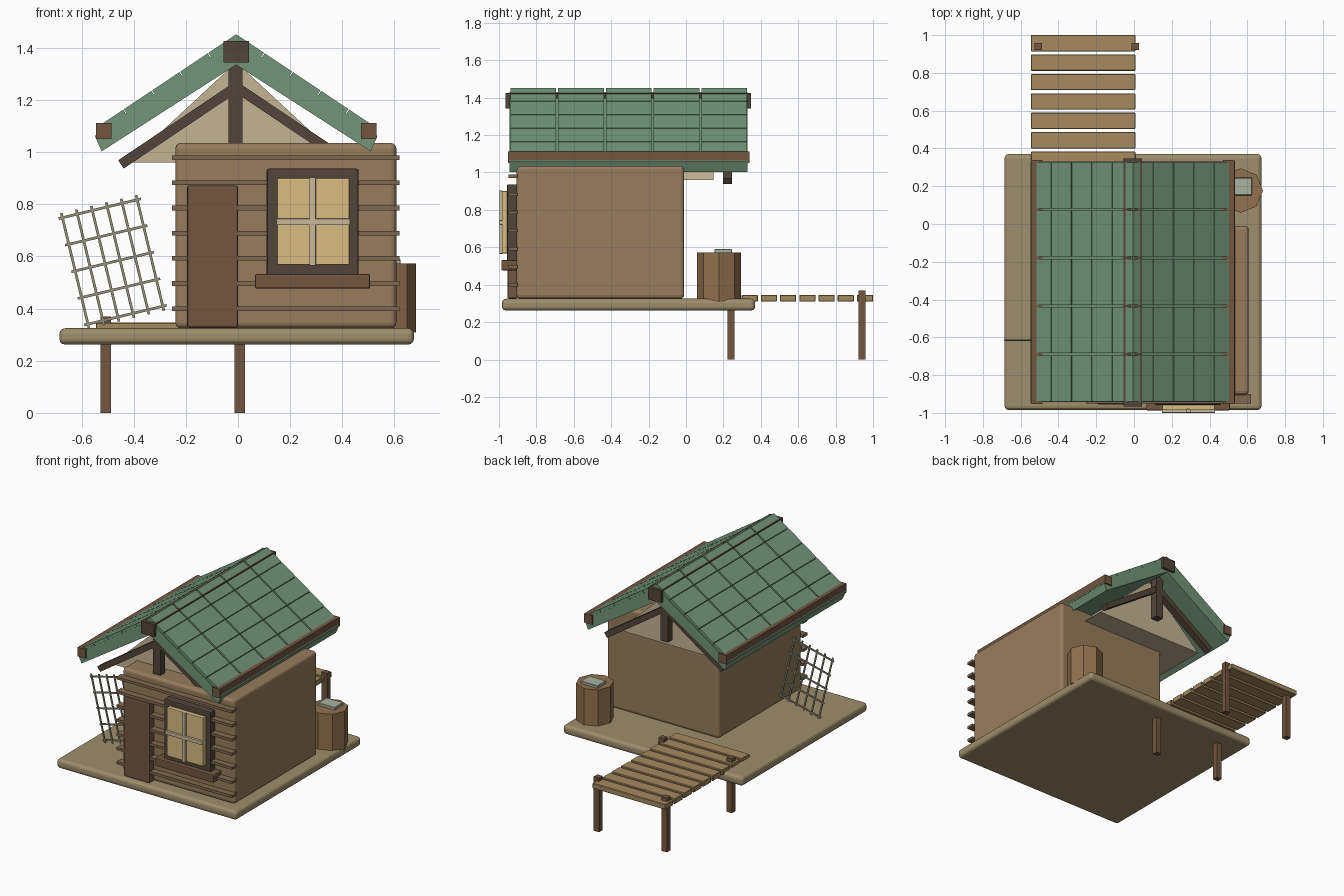
import bpy, bmesh
from math import atan2, cos, sin, hypot, radians
from mathutils import Matrix, Vector

if "Cube" in bpy.data.objects:
    bpy.data.objects.remove(bpy.data.objects["Cube"])


def mat(name, hexcol):
    rgb = [int(hexcol[i:i + 2], 16) / 255 for i in (0, 2, 4)]
    m = bpy.data.materials.new(name)
    m.diffuse_color = [((c + .055) / 1.055) ** 2.4 for c in rgb] + [1]
    m.use_nodes = True
    m.node_tree.nodes["Principled BSDF"].inputs["Base Color"].default_value = m.diffuse_color
    return m


GREEN, WALL = mat("roof_green", "729579"), mat("wall_brown", "977d5d")
BASE, BOARD = mat("base_tan", "9f8e6c"), mat("board_brown", "806850")
WOOD, DARK = mat("wood_brown", "735641"), mat("dark_timber", "52453a")
GLASS, CREAM = mat("window_yellow", "d8bd82"), mat("bar_cream", "c8b898")
GABLE, DECK = mat("gable_beige", "c4b493"), mat("deck_tan", "a58a60")
LATT, LID = mat("lattice_grey", "949079"), mat("lid_grey", "aab3a2")


def finish(bm, name, m):
    bmesh.ops.recalc_face_normals(bm, faces=bm.faces)
    me = bpy.data.meshes.new(name)
    bm.to_mesh(me)
    bm.free()
    me.materials.append(m)
    ob = bpy.data.objects.new(name, me)
    bpy.context.collection.objects.link(ob)
    return ob


def add_box(bm, c, s, ang=0):
    """Box at centre c, size s, turned about the y axis."""
    M = Matrix.Translation(c) @ Matrix.Rotation(ang, 4, 'Y') @ Matrix.Diagonal((*s, 1))
    bmesh.ops.create_cube(bm, size=1, matrix=M)


def box(name, x, y, z, m, bevel=0.0, seg=2):
    """Box from (min, max) ranges."""
    bm = bmesh.new()
    r = (x, y, z)
    add_box(bm, [(a + b) / 2 for a, b in r], [b - a for a, b in r])
    if bevel:
        bmesh.ops.bevel(bm, geom=bm.edges[:], offset=bevel, segments=seg,
                        affect='EDGES', profile=.5)
    return finish(bm, name, m)


def prism(name, pts, y0, y1, m):
    """Extrude an x-z outline along y."""
    bm = bmesh.new()
    f = bm.faces.new([bm.verts.new((x, y0, z)) for x, z in pts])
    g = bmesh.ops.extrude_face_region(bm, geom=[f])
    bmesh.ops.translate(bm, vec=(0, y1 - y0, 0),
                        verts=[v for v in g['geom'] if isinstance(v, bmesh.types.BMVert)])
    return finish(bm, name, m)


# Base and cabin body
box("base", (-.685, .675), (-.985, .37), (.262, .325), BASE, .022, 3)
box("cabin_body", (-.24, .607), (-.905, -.01), (.325, 1.035), WALL, .02, 3)

# Front wall boards
for i in range(7):
    z = .40 + i * .0965
    box(f"wall_board_{i + 1}", (-.253, .62), (-.95, -.9), (z - .009, z + .009), BOARD)

# Door and window
box("door", (-.195, .0), (-.955, -.9), (.327, .872), WOOD, .008)
box("window_frame", (.11, .462), (-.957, -.9), (.52, .937), DARK, .008)
box("window_pane", (.15, .427), (-.985, -.95), (.568, .9), GLASS, .004)
box("window_bar_upright", (.274, .299), (-.998, -.98), (.565, .903), CREAM, .003)
box("window_bar_cross", (.147, .43), (-1.0, -.98), (.72, .745), CREAM, .003)
box("window_sill", (.065, .507), (-.987, -.9), (.477, .532), WOOD, .006)

# Roof
CX, Y0, Y1 = -.007, -.945, .332
profile = [(0, 1.43), (.535, 1.073), (.541, 1.06), (.516, 1.003), (0, 1.335)]
slope = atan2(.36, .54)
length = hypot(.36, .54)
row, col = length / 5, (Y1 - Y0) / 5
for side, sname in ((-1, "left"), (1, "right")):
    prism(f"roof_slab_{sname}", [(CX + side * x, z) for x, z in profile],
          Y0 + .002, Y1 - .002, GREEN)
    bm = bmesh.new()
    for r in range(5):
        for c in range(5):
            d, h = (r + .5) * row, .01
            add_box(bm, (CX + side * (d * cos(slope) - h * sin(slope)),
                         Y0 + (c + .5) * col,
                         1.452 - d * sin(slope) - h * cos(slope)),
                    (row - .004, col - .011, .02), side * slope)
    finish(bm, f"roof_tiles_{sname}", GREEN)
    x = CX + side * .508
    box(f"eave_beam_{sname}", (x - .03, x + .03), (-.953, .34), (1.05, 1.112), WOOD)
box("ridge_beam", (CX - .049, CX + .049), (-.965, .348), (1.343, 1.426), DARK)

# Gable block
prism("gable", [(CX - .415, .96), (CX + .415, .96), (CX, 1.345)], -.765, .147, GABLE)

# Gable trusses
for y, tname in ((-.838, "front"), (.222, "back")):
    box(f"{tname}_king_post", (-.037, .018), (y - .026, y + .026), (1.03, 1.36), DARK)
    bm = bmesh.new()
    for s in (-1, 1):
        a, b = Vector((CX, y, 1.25)), Vector((CX + s * .442, y, .953))
        add_box(bm, (a + b) / 2, ((b - a).length, .048, .038), s * atan2(.297, .442))
    finish(bm, f"{tname}_braces", DARK)

# Deck planks and posts
for i in range(9):
    y = .957 - i * .1027
    box(f"deck_plank_{i + 1}", (-.545, .007), (y - .043, y + .043), (.31, .346), DECK, .003, 1)
for x in (-.508, .006):
    for y in (.24, .94):
        box("deck_post", (x - .02, x + .02), (y - .019, y + .019), (0, .37), WOOD)

# Barrel with lid
bm = bmesh.new()
bmesh.ops.create_cone(bm, cap_ends=True, segments=8, radius1=.118, radius2=.118, depth=.265,
                      matrix=Matrix.Translation((.565, .177, .44)))
finish(bm, "barrel", mat("barrel_brown", "91704e"))
box("barrel_lid", (.497, .624), (.152, .245), (.56, .59), LID, .003, 1)

# Leaning lattice
bm = bmesh.new()
tilt = radians(-13.5)
centre = Vector((-.481, -.615, .579))
R = Matrix.Rotation(tilt, 3, 'Y')
for i in range(6):
    add_box(bm, centre + R @ Vector(((i - 2.5) * .059, -.002, 0)), (.01, .007, .456), tilt)
for i in range(5):
    add_box(bm, centre + R @ Vector((0, .002, (i - 2) * .105)), (.325, .007, .01), tilt)
finish(bm, "lattice", LATT)
